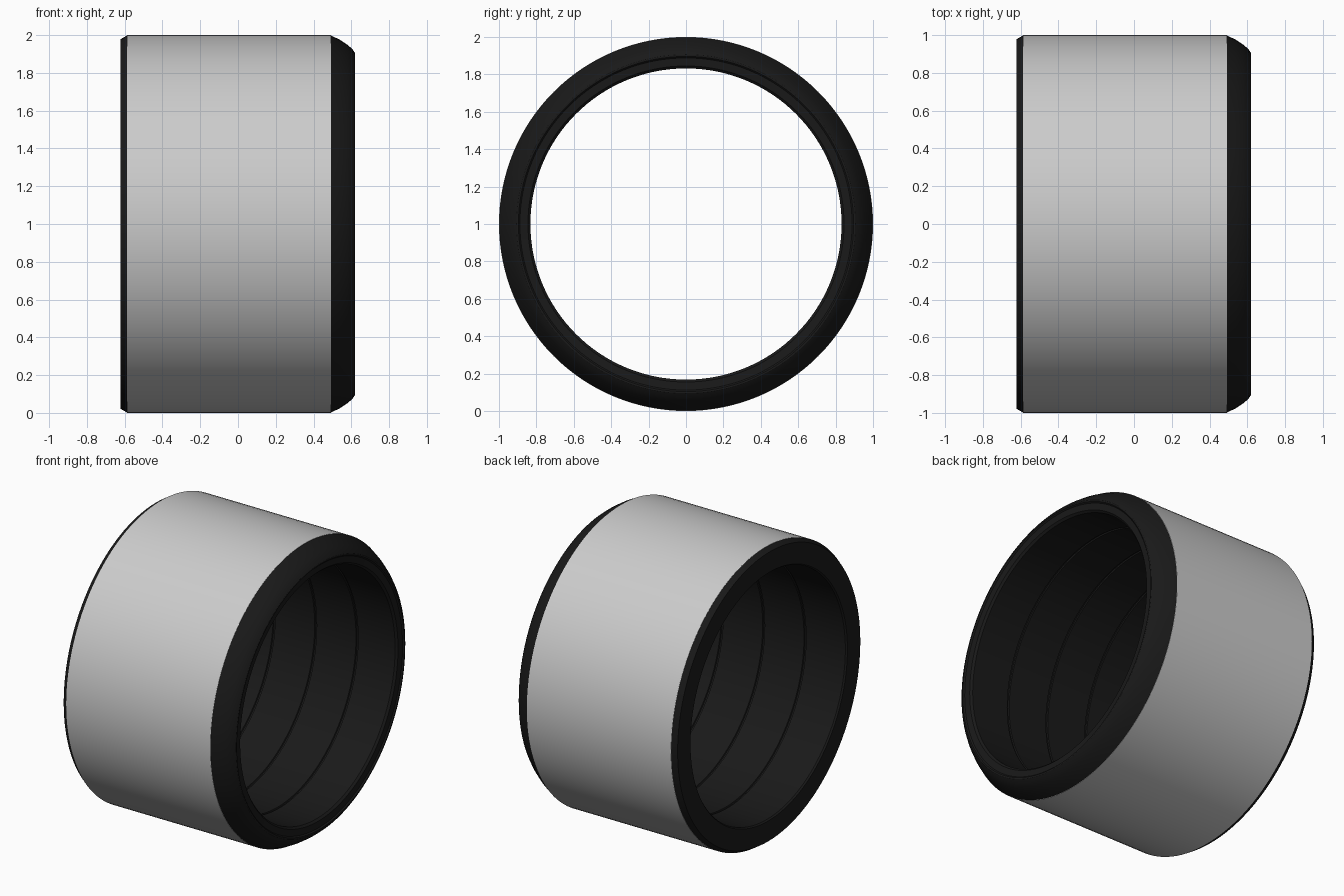
import bpy, math

if "Cube" in bpy.data.objects:
    bpy.data.objects.remove(bpy.data.objects["Cube"])

SEG = 128


def revolve(name, profile):
    """Spin a closed (x, radius) profile round the x axis at z = 1."""
    n = len(profile)
    verts, faces = [], []
    for i in range(SEG):
        a = 2 * math.pi * i / SEG
        verts += [(x, r * math.sin(a), 1 + r * math.cos(a)) for x, r in profile]
        j = (i + 1) % SEG
        for k in range(n):
            m = (k + 1) % n
            faces.append((i * n + k, i * n + m, j * n + m, j * n + k))
    mesh = bpy.data.meshes.new(name)
    mesh.from_pydata(verts, [], faces)
    obj = bpy.data.objects.new(name, mesh)
    bpy.context.collection.objects.link(obj)
    bpy.context.view_layer.objects.active = obj
    obj.select_set(True)
    bpy.ops.object.mode_set(mode='EDIT')
    bpy.ops.mesh.select_all(action='SELECT')
    bpy.ops.mesh.normals_make_consistent(inside=False)
    bpy.ops.object.mode_set(mode='OBJECT')
    bpy.ops.object.shade_smooth_by_angle(angle=math.radians(25))
    obj.select_set(False)
    return obj


# Grey outer sleeve
revolve("outer_sleeve", [(-0.588, 0.97), (-0.588, 1.0), (0.493, 1.0), (0.493, 0.97)])

# Black liner: chamfered left lip, rounded right lip, recess under the sleeve
outer = [(-0.622, 0.84), (-0.622, 0.978), (-0.588, 0.998),
         (-0.588, 0.97), (0.493, 0.97), (0.493, 0.998),
         (0.54, 0.975), (0.58, 0.948), (0.605, 0.927), (0.62, 0.905)]
right_lip = [(0.62, 0.896), (0.612, 0.888), (0.608, 0.845), (0.595, 0.832)]
bore = []
for x in (0.31, 0.0, -0.31):    # shallow grooves in the bore
    bore += [(x + 0.008, 0.832), (x + 0.005, 0.84), (x - 0.005, 0.84), (x - 0.008, 0.832)]
left_lip = [(-0.612, 0.832)]
liner = revolve("inner_liner", outer + right_lip + bore + left_lip)

mat = bpy.data.materials.new("black_rubber")
mat.diffuse_color = (0.01, 0.01, 0.01, 1)
mat.use_nodes = True
mat.node_tree.nodes["Principled BSDF"].inputs["Base Color"].default_value = mat.diffuse_color
liner.data.materials.append(mat)
